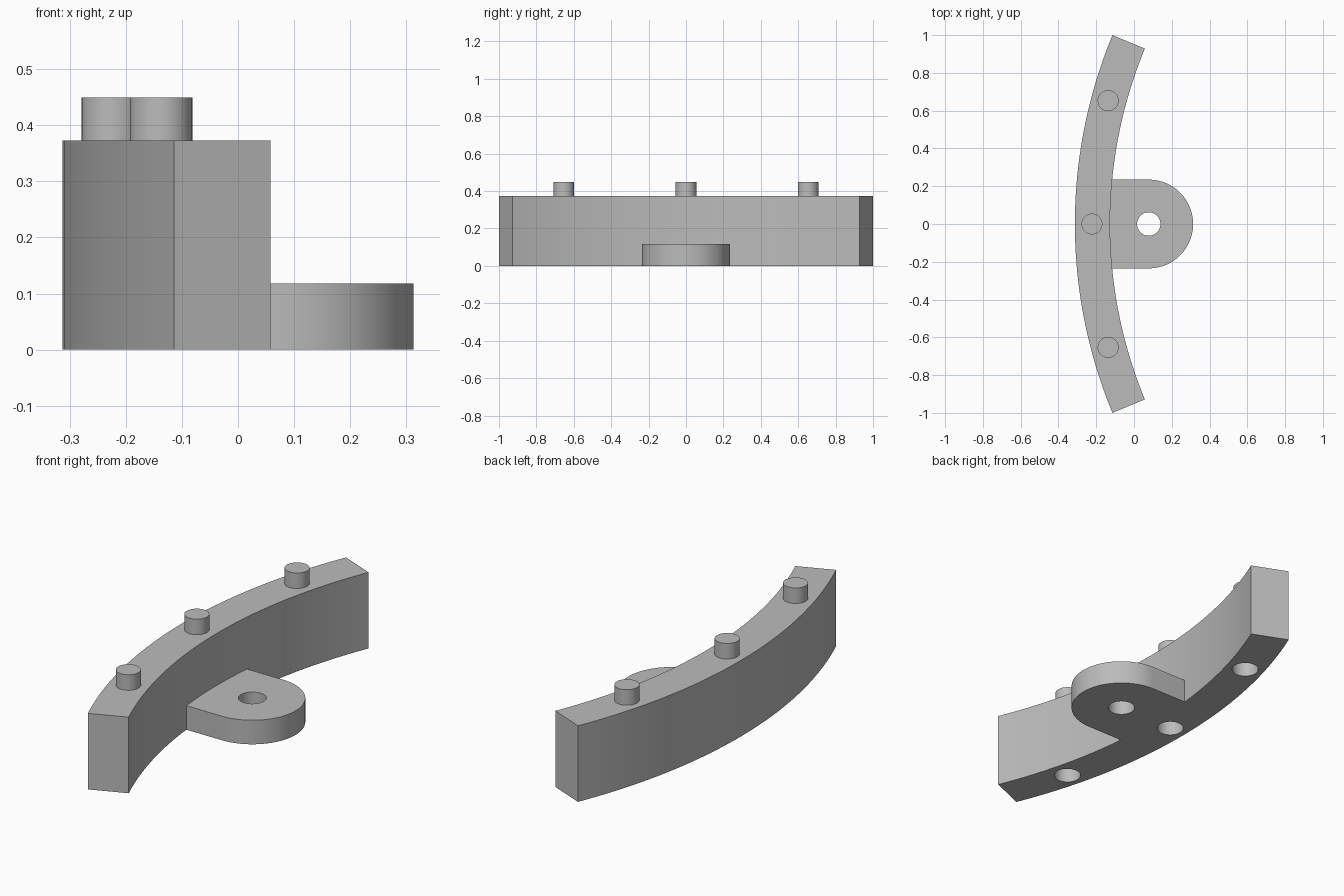
import bpy, bmesh
from math import sin, cos, pi, radians

if "Cube" in bpy.data.objects:
    bpy.data.objects.remove(bpy.data.objects["Cube"])

CX = 2.30                      # centre of the curved bar's arc
R_OUT, R_IN, R_MID = 2.613, 2.427, 2.523
BAR_H, TAB_H, PEG_TOP = 0.373, 0.118, 0.449
HOLE_R, PEG_R = 0.062, 0.0555

gray = bpy.data.materials.new("plain gray")
gray.use_nodes = True
color = (0.5, 0.5, 0.5, 1)
gray.diffuse_color = color
gray.node_tree.nodes["Principled BSDF"].inputs["Base Color"].default_value = color


def arc(cx, cy, r, start, end, n):
    angles = [radians(start + (end - start) * i / n) for i in range(n + 1)]
    return [(cx + r * cos(a), cy + r * sin(a)) for a in angles]


def prism(name, outline, z0, z1):
    """Extrude a counter-clockwise outline from z0 to z1."""
    bm = bmesh.new()
    face = bm.faces.new([bm.verts.new((x, y, z0)) for x, y in outline])
    up = bmesh.ops.extrude_face_region(bm, geom=[face])["geom"]
    bmesh.ops.translate(bm, vec=(0, 0, z1 - z0),
                        verts=[v for v in up if isinstance(v, bmesh.types.BMVert)])
    bmesh.ops.recalc_face_normals(bm, faces=bm.faces)
    mesh = bpy.data.meshes.new(name)
    bm.to_mesh(mesh)
    bm.free()
    obj = bpy.data.objects.new(name, mesh)
    bpy.context.collection.objects.link(obj)
    mesh.materials.append(gray)
    return obj


def disc(name, x, y, r, z0, z1):
    return prism(name, arc(x, y, r, 0, 360, 48)[:-1], z0, z1)


def boolean(target, tool, operation):
    mod = target.modifiers.new(tool.name, "BOOLEAN")
    mod.operation, mod.solver, mod.object = operation, "EXACT", tool
    bpy.context.view_layer.objects.active = target
    bpy.ops.object.modifier_apply(modifier=mod.name)
    bpy.data.objects.remove(tool)


# Curved bar
bar = prism("curved_bar", arc(CX, 0, R_OUT, 157.5, 202.5, 64)
            + arc(CX, 0, R_IN, 202.5, 157.5, 64), 0, BAR_H)

# Rounded mounting tab, joined to the inside of the bar
tab_x, tab_r = 0.078, 0.235
tab = prism("mounting_tab", arc(tab_x, 0, tab_r, -90, 90, 48)
            + [(-0.2, tab_r), (-0.2, -tab_r)], 0, TAB_H)
boolean(bar, tab, "UNION")
boolean(bar, disc("tab_hole", tab_x, 0, HOLE_R, -0.1, 0.2), "DIFFERENCE")

# Pegs on top with matching sockets underneath
parts = [bar]
for label, degrees in (("front", 195), ("middle", 180), ("back", 165)):
    a = radians(degrees)
    x, y = CX + R_MID * cos(a), R_MID * sin(a)
    boolean(bar, disc(label + "_socket", x, y, HOLE_R, -0.1, 0.085), "DIFFERENCE")
    parts.append(disc(label + "_peg", x, y, PEG_R, BAR_H, PEG_TOP))

# Smooth curved walls, sharp rims
for obj in parts:
    bpy.ops.object.select_all(action="DESELECT")
    obj.select_set(True)
    bpy.context.view_layer.objects.active = obj
    bpy.ops.object.shade_smooth_by_angle(angle=radians(30))
